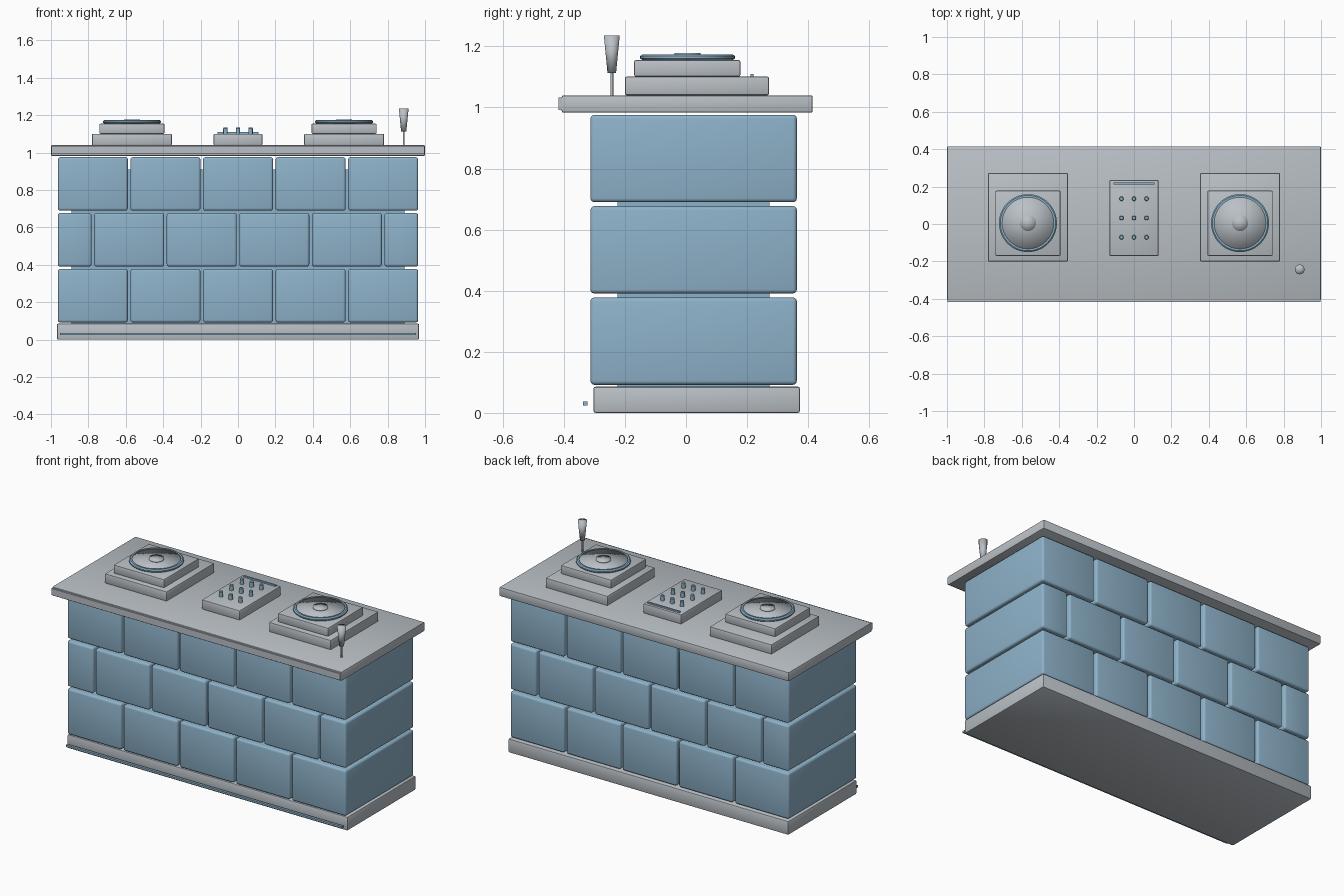
import bpy, bmesh, math

if "Cube" in bpy.data.objects:
    bpy.data.objects.remove(bpy.data.objects["Cube"])


def material(name, rgb):
    m = bpy.data.materials.new(name)
    m.diffuse_color = (*rgb, 1)
    m.use_nodes = True
    m.node_tree.nodes["Principled BSDF"].inputs["Base Color"].default_value = m.diffuse_color
    return m


BLUE = material("soft blue", (0.27, 0.445, 0.585))
GREY = material("light grey", (0.49, 0.53, 0.565))


def finish(name, bm, mat):
    bmesh.ops.recalc_face_normals(bm, faces=bm.faces)
    me = bpy.data.meshes.new(name)
    bm.to_mesh(me)
    bm.free()
    me.materials.append(mat)
    ob = bpy.data.objects.new(name, me)
    bpy.context.collection.objects.link(ob)
    return ob


def smooth(ob, angle=None):
    bpy.ops.object.select_all(action='DESELECT')
    ob.select_set(True)
    bpy.context.view_layer.objects.active = ob
    if angle is None:
        bpy.ops.object.shade_smooth()
    else:
        bpy.ops.object.shade_smooth_by_angle(angle=math.radians(angle))


def box(name, x, y, z, mat, bevel=0.0, segments=2):
    """Box from (min, max) ranges, with optional rounded edges."""
    bm = bmesh.new()
    bmesh.ops.create_cube(bm, size=1)
    for v in bm.verts:
        for i, (lo, hi) in enumerate((x, y, z)):
            v.co[i] = lo + (v.co[i] + 0.5) * (hi - lo)
    if bevel:
        bmesh.ops.bevel(bm, geom=bm.edges[:], offset=bevel, segments=segments,
                        profile=0.5, affect='EDGES')
    ob = finish(name, bm, mat)
    if bevel:
        smooth(ob, 35)
    return ob


def lathe(name, profile, loc, mat, sides=32, closed=False, angle=35):
    """Spin (radius, height) points round a vertical axis."""
    bm = bmesh.new()
    pts = [bm.verts.new((r, 0, z)) for r, z in profile]
    edges = [bm.edges.new(p) for p in zip(pts, pts[1:])]
    if closed:
        edges.append(bm.edges.new((pts[-1], pts[0])))
    bmesh.ops.spin(bm, geom=pts + edges, cent=(0, 0, 0), axis=(0, 0, 1),
                   angle=2 * math.pi, steps=sides, use_merge=True)
    bmesh.ops.remove_doubles(bm, verts=bm.verts, dist=1e-5)
    ob = finish(name, bm, mat)
    ob.location = loc
    smooth(ob, angle)
    return ob


# Plinth, light strip in front of it, and the core behind the brick joints
box("base", (-0.968, 0.968), (-0.303, 0.373), (0, 0.086), GREY, 0.007)
box("base_light_strip", (-0.953, 0.953), (-0.338, -0.322), (0.025, 0.037), BLUE)
box("core", (-0.89, 0.89), (-0.224, 0.273), (0.08, 0.91), BLUE)

# Bricks in running bond: whole rows and a staggered middle row
half, pitch, end = 0.187, 0.388, 0.963
whole = [(i * pitch - half, i * pitch + half) for i in range(-2, 3)]
stagger = [((i + 0.5) * pitch - half, (i + 0.5) * pitch + half) for i in range(-2, 2)]
stagger += [(-end, -0.783), (0.783, end)]
for row, (spans, z) in enumerate(((whole, 0.092), (stagger, 0.391), (whole, 0.69))):
    for n, span in enumerate(spans):
        box(f"brick_{row}_{n}", span, (-0.313, 0.363), (z, z + 0.286), BLUE, 0.013, 3)

# Counter with its front trim
box("counter", (-1, 1), (-0.407, 0.415), (0.983, 1.04), GREY, 0.006)
box("counter_trim", (-0.998, 0.998), (-0.417, -0.40), (0.992, 1.033), GREY)

# Two turntables
for side, s in (("left", -1), ("right", 1)):
    cx = 0.567 * s
    box(f"{side}_deck", (cx - 0.214, cx + 0.214), (-0.2, 0.272), (1.04, 1.101), GREY, 0.006)
    box(f"{side}_plinth", (cx - 0.174, cx + 0.174), (-0.17, 0.178), (1.101, 1.155), GREY, 0.006)
    lathe(f"{side}_platter_ring",
          [(0.138, 1.155), (0.148, 1.155), (0.155, 1.161), (0.155, 1.168),
           (0.148, 1.174), (0.138, 1.174)],
          (cx, 0.005, 0), BLUE, 48, closed=True)
    # The disc and its centre cap are softly shaded all over
    lathe(f"{side}_disc", [(0, 1.155), (0.141, 1.155), (0.141, 1.17), (0, 1.17)],
          (cx, 0.005, 0), GREY, 48, angle=None)
    lathe(f"{side}_centre_cap", [(0, 1.168), (0.043, 1.168), (0.043, 1.178), (0, 1.178)],
          (cx, 0.005, 0), GREY, 32, angle=None)

# Mixer with nine knobs and a display strip
box("mixer", (-0.131, 0.131), (-0.171, 0.235), (1.04, 1.101), GREY, 0.006)
box("mixer_strip", (-0.11, 0.11), (0.211, 0.221), (1.098, 1.11), BLUE)
for i in range(3):
    for j in range(3):
        lathe(f"knob_{i}_{j}", [(0, 1.095), (0.012, 1.095), (0.012, 1.13),
                                (0.009, 1.134), (0, 1.134)],
              ((i - 1) * 0.067, 0.032 + (j - 1) * 0.103, 0), BLUE, 16)

# Microphone on a thin stem
lathe("microphone_stem", [(0, 1.03), (0.005, 1.03), (0.005, 1.12), (0, 1.12)],
      (0.886, -0.243, 0), GREY, 12)
lathe("microphone", [(0, 1.113), (0.014, 1.113), (0.026, 1.236), (0, 1.236)],
      (0.886, -0.243, 0), GREY, 24, angle=None)
